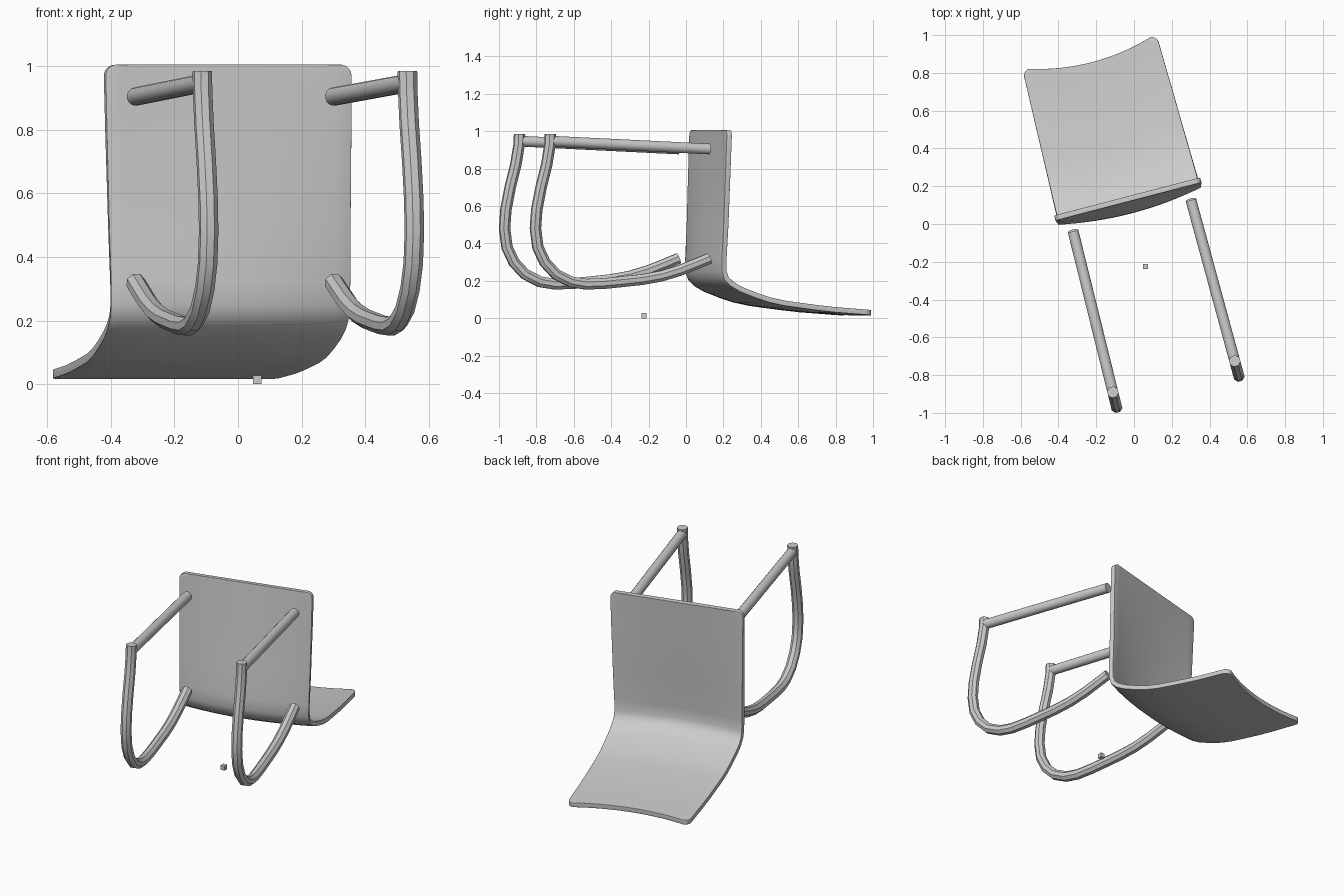
import bpy, bmesh, math
from mathutils import Vector

if "Cube" in bpy.data.objects:
    bpy.data.objects.remove(bpy.data.objects["Cube"])

grey = bpy.data.materials.new("light_grey")
grey.diffuse_color = (0.6, 0.6, 0.6, 1)
grey.use_nodes = True
grey.node_tree.nodes["Principled BSDF"].inputs["Base Color"].default_value = grey.diffuse_color

ANGLE = math.radians(14.6)
CENTRE = Vector((-0.035, 0.14, 0))
U = Vector((math.cos(ANGLE), math.sin(ANGLE), 0))    # across the chair
V = Vector((-math.sin(ANGLE), math.cos(ANGLE), 0))   # along the backrest


def finish(name, bm):
    bmesh.ops.recalc_face_normals(bm, faces=bm.faces)
    me = bpy.data.meshes.new(name)
    bm.to_mesh(me)
    bm.free()
    ob = bpy.data.objects.new(name, me)
    bpy.context.collection.objects.link(ob)
    me.materials.append(grey)
    return ob


def smooth(ob, degrees):
    bpy.ops.object.select_all(action='DESELECT')
    ob.select_set(True)
    bpy.context.view_layer.objects.active = ob
    bpy.ops.object.shade_smooth_by_angle(angle=math.radians(degrees))


def tube(name, path, r, sides):
    """Sweep a regular polygon along a path lying in an upright plane."""
    bm = bmesh.new()
    flat = path[-1] - path[0]
    side = Vector((flat.y, -flat.x, 0)).normalized()
    rings = []
    for i, p in enumerate(path):
        t = (path[min(i + 1, len(path) - 1)] - path[max(i - 1, 0)]).normalized()
        n = t.cross(side)
        ring = []
        for k in range(sides):
            a = 2 * math.pi * (k + 0.5) / sides
            ring.append(bm.verts.new(p + r * (math.cos(a) * side + math.sin(a) * n)))
        rings.append(ring)
    for a, b in zip(rings, rings[1:]):
        for k in range(sides):
            j = (k + 1) % sides
            bm.faces.new((a[k], a[j], b[j], b[k]))
    bm.faces.new(rings[0])
    bm.faces.new(rings[-1])
    ob = finish(name, bm)
    smooth(ob, 35)


# Seat and backrest shell: (v, z, half width, hollow depth) down the middle line
profile = [(-.008, 1.005, .40, 0), (-.015, .8, .397, .010), (-.025, .5, .391, .025),
           (-.034, .32, .387, .036), (-.033, .25, .386, .040), (-.020, .212, .386, .041),
           (.010, .183, .386, .042), (.06, .155, .385, .043), (.14, .124, .383, .044),
           (.22, .098, .381, .045), (.30, .081, .379, .046), (.38, .070, .377, .047),
           (.48, .057, .375, .048), (.58, .046, .372, .049), (.70, .037, .369, .050),
           (.79, .030, .367, .050)]
R = 0.035   # corner radius
CORNER = [0, .04, .15, .35, .65]


def mix(a, b, t):
    return tuple(x + (y - x) * t for x, y in zip(a, b))


def corner_rows(a, b):
    length = math.hypot(b[0] - a[0], b[1] - a[1])
    rows = []
    for f in CORNER + [1]:
        v, z, w, h = mix(a, b, f * R / length)
        rows.append((v, z, w - R + R * math.sqrt(1 - (1 - f) ** 2), h))
    return rows


rows = corner_rows(profile[0], profile[1]) + profile[1:-1] + corner_rows(profile[-1], profile[-2])[::-1]
COLS = 16
bm = bmesh.new()
grid = []
for v, z, w, h in rows:
    line = []
    for i in range(COLS + 1):
        s = 2 * i / COLS - 1
        line.append(bm.verts.new(CENTRE + U * (s * w) + V * (v - h * (1 - s * s)) + Vector((0, 0, z))))
    grid.append(line)
for a, b in zip(grid, grid[1:]):
    for i in range(COLS):
        bm.faces.new((a[i], a[i + 1], b[i + 1], b[i]))
shell = finish("seat_and_backrest", bm)
sol = shell.modifiers.new("thickness", 'SOLIDIFY')
sol.thickness = 0.028
sol.offset = 0
bev = shell.modifiers.new("soft_rim", 'BEVEL')
bev.width = 0.010
bev.segments = 3
bev.limit_method = 'ANGLE'
bev.angle_limit = math.radians(60)
smooth(shell, 50)

# Leg frames: bent tube plus straight rail on each side, as (y, z) paths
bend = [(-.89, .985), (-.892, .93), (-.91, .82), (-.94, .70), (-.963, .58), (-.97, .48),
        (-.957, .38), (-.92, .30), (-.86, .235), (-.78, .195), (-.70, .182), (-.60, .186),
        (-.50, .196), (-.40, .207), (-.30, .225), (-.20, .255), (-.10, .295), (-.04, .32)]
rail = [(-.89, .947), (-.04, .905)]
for label, x0, y0, slope in (("left", -.322, 0, -.247), ("right", .302, .165, -.272)):
    def place(path):
        return [Vector((x0 + (y + .04) * slope, y + y0, z)) for y, z in path]
    tube(label + "_leg", place(bend), 0.031, 8)
    tube(label + "_seat_rail", place(rail), 0.029, 16)

# Small loose block
bm = bmesh.new()
bmesh.ops.create_cube(bm, size=0.027)
bmesh.ops.translate(bm, verts=bm.verts, vec=(0.06, -0.225, 0.0135))
finish("small_block", bm)
